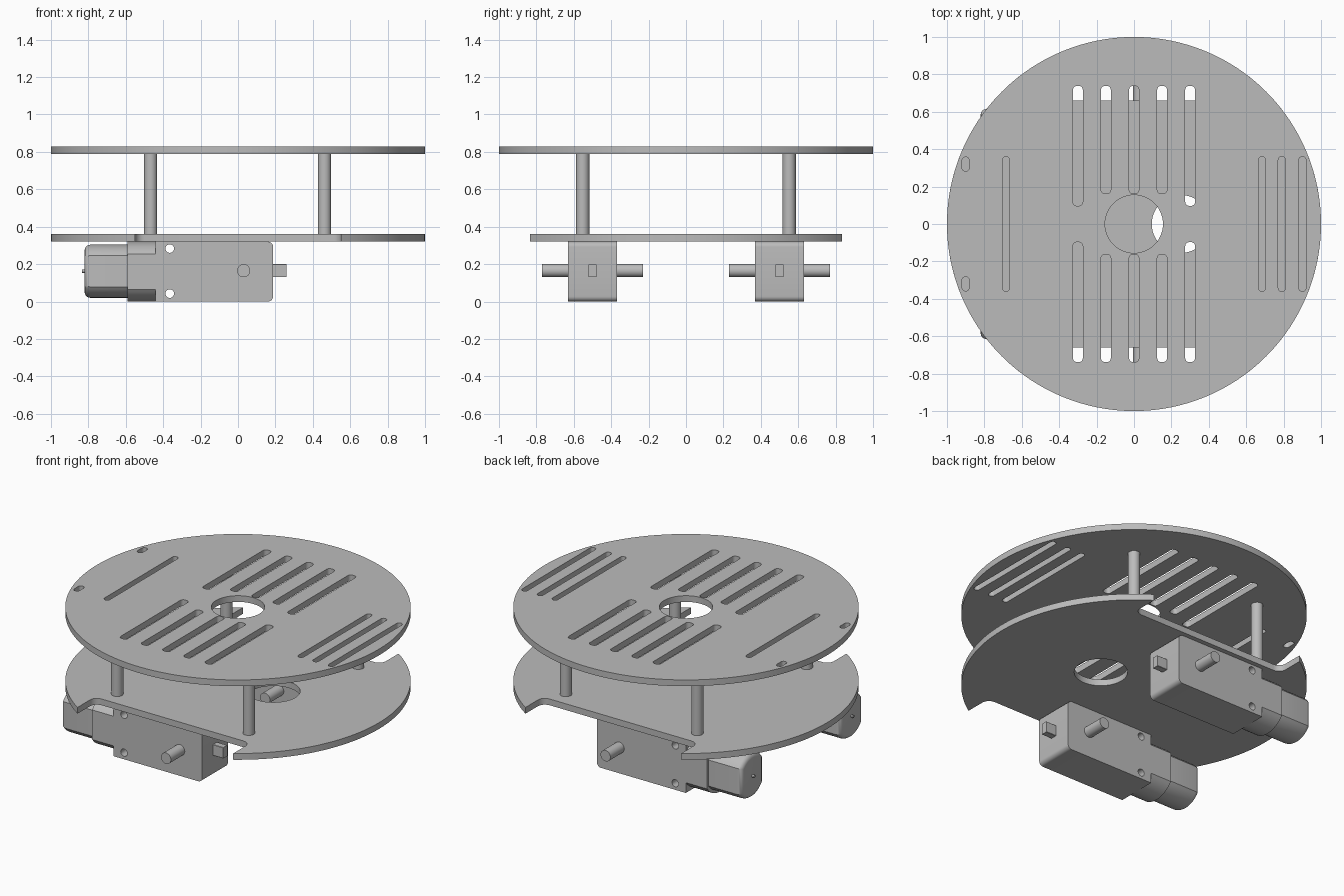
import bpy, bmesh
from math import pi, cos, sin, acos, asin, sqrt
from mathutils import Matrix, Vector

cube = bpy.data.objects.get("Cube")
if cube:
    bpy.data.objects.remove(cube, do_unlink=True)

grey = bpy.data.materials.new("plain grey")
grey.use_nodes = True
grey.diffuse_color = (0.5, 0.5, 0.5, 1)
grey.node_tree.nodes["Principled BSDF"].inputs["Base Color"].default_value = (0.5, 0.5, 0.5, 1)

# Extrusion frames: columns are where profile u, profile v and depth point
UP = Matrix.Identity(3)
ALONG_X = Matrix(((0, 0, 1), (1, 0, 0), (0, 1, 0)))
ALONG_Y = Matrix(((1, 0, 0), (0, 0, -1), (0, 1, 0)))
parts = []


def arc(cx, cy, r, a0, a1, n):
    return [(cx + r * cos(a0 + (a1 - a0) * i / n), cy + r * sin(a0 + (a1 - a0) * i / n))
            for i in range(n + 1)]


def circle(cx, cy, r, n=32):
    return arc(cx, cy, r, 0, 2 * pi, n)[:-1]


def rounded(x0, x1, y0, y1, r, n=5):
    """Rectangle with rounded corners."""
    corners = ((x1 - r, y1 - r), (x0 + r, y1 - r), (x0 + r, y0 + r), (x1 - r, y0 + r))
    return [p for k, (x, y) in enumerate(corners)
            for p in arc(x, y, r, k * pi / 2, (k + 1) * pi / 2, n)]


def flat_sided(r, half):
    """Circle with its two sides cut flat."""
    a = acos(half / r)
    return arc(0, 0, r, a, pi - a, 16) + arc(0, 0, r, pi + a, 2 * pi - a, 16)


def extrude(name, loops, depth, centre, frame=UP, round_end=0):
    """Filled outline with holes, extruded about its centre."""
    curve = bpy.data.curves.new(name, 'CURVE')
    curve.dimensions = '2D'
    curve.fill_mode = 'BOTH'
    curve.extrude = depth / 2
    for loop in loops:
        spline = curve.splines.new('POLY')
        spline.points.add(len(loop) - 1)
        for point, (u, v) in zip(spline.points, loop):
            point.co = (u, v, 0, 1)
        spline.use_cyclic_u = True
    temp = bpy.data.objects.new(name + "_outline", curve)
    bpy.context.collection.objects.link(temp)
    graph = bpy.context.evaluated_depsgraph_get()
    mesh = bpy.data.meshes.new_from_object(temp.evaluated_get(graph))
    bpy.data.objects.remove(temp, do_unlink=True)
    bpy.data.curves.remove(curve)

    bm = bmesh.new()
    bm.from_mesh(mesh)
    bmesh.ops.remove_doubles(bm, verts=bm.verts, dist=0.0001)
    bmesh.ops.recalc_face_normals(bm, faces=bm.faces)
    if round_end:
        low = -depth / 2 + 0.001
        cap = [f for f in bm.faces if all(v.co.z < low for v in f.verts)]
        if len(cap) > 1:
            bmesh.ops.dissolve_faces(bm, faces=cap)
        rim = [e for e in bm.edges if all(v.co.z < low for v in e.verts)]
        bmesh.ops.bevel(bm, geom=rim, offset=round_end, segments=4, profile=0.5,
                        affect='EDGES', clamp_overlap=False)
    bm.transform(Matrix.Translation(Vector(centre)) @ frame.to_4x4())
    bm.to_mesh(mesh)
    bm.free()
    mesh.name = name
    mesh.materials.clear()
    mesh.materials.append(grey)
    obj = bpy.data.objects.new(name, mesh)
    bpy.context.collection.objects.link(obj)
    parts.append(obj)


# Top plate with its slots
slots = [circle(0, 0, 0.155, 48)]
for x in (-0.3, -0.15, 0, 0.15, 0.3):
    inner = 0.097 if abs(x) > 0.2 else 0.163
    slots.append(rounded(x - 0.026, x + 0.026, inner, 0.738, 0.02))
    slots.append(rounded(x - 0.026, x + 0.026, -0.738, -inner, 0.02))
for x in (-0.685, 0.685, 0.79, 0.9):
    slots.append(rounded(x - 0.019, x + 0.019, -0.36, 0.36, 0.018))
for y in (-0.32, 0.32):
    slots.append(rounded(-0.919, -0.881, y - 0.038, y + 0.038, 0.018))
extrude("top_plate", [circle(0, 0, 1, 128)] + slots, 0.04, (0, 0, 0.81))

# Lower plate with a wheel notch on each side
nx, ny, nr = 0.55, 0.66, 0.05
t = acos(nx)
half = (arc(0, 0, 1, -t, t, 44)
        + arc(nx - nr, ny + nr, nr, 0, -pi / 2, 6)
        + arc(-nx + nr, ny + nr, nr, -pi / 2, -pi, 6))
outline = half + [(-x, -y) for x, y in half]
extrude("lower_plate", [outline, circle(0.25, 0, 0.155, 48)], 0.04, (0, 0, 0.34))

# Four posts between the plates
for x in (-0.467, 0.463):
    for y in (-0.552, 0.552):
        extrude("post", [circle(0, 0, 0.035)], 0.43, (x, y, 0.575))

# Gearbox outline: square at the motor end, rounded at the other
gearbox = ([(-0.44, 0.32), (-0.44, 0)]
           + arc(0.16, 0.028, 0.028, -pi / 2, 0, 6)
           + arc(0.16, 0.292, 0.028, 0, pi / 2, 6))
screw_holes = [circle(-0.365, z, 0.023, 20) for z in (0.042, 0.283)]

# Two geared motors
for side, y in (("right", -0.5), ("left", 0.5)):
    extrude(side + "_gearbox", [gearbox] + screw_holes, 0.26, (0, y, 0), ALONG_Y)
    extrude(side + "_motor_collar", [flat_sided(0.16, 0.129)], 0.15,
            (-0.515, y, 0.16), ALONG_X)
    extrude(side + "_motor_can", [flat_sided(0.142, 0.115)], 0.23,
            (-0.705, y, 0.162), ALONG_X, round_end=0.03)
    extrude(side + "_motor_pin", [circle(0, 0, 0.009, 12)], 0.03,
            (-0.82, y, 0.162), ALONG_X)
    extrude(side + "_axle", [circle(0.03, 0.165, 0.035)], 0.54, (0, y, 0), ALONG_Y)
    extrude(side + "_end_tab", [rounded(-0.021, 0.021, -0.035, 0.035, 0.002, 1)], 0.08,
            (0.22, y, 0.165), ALONG_X)

# Smooth curved walls, sharp rims
bpy.ops.object.select_all(action='DESELECT')
for obj in parts:
    obj.select_set(True)
bpy.context.view_layer.objects.active = parts[0]
bpy.ops.object.shade_smooth_by_angle(angle=pi / 6)
